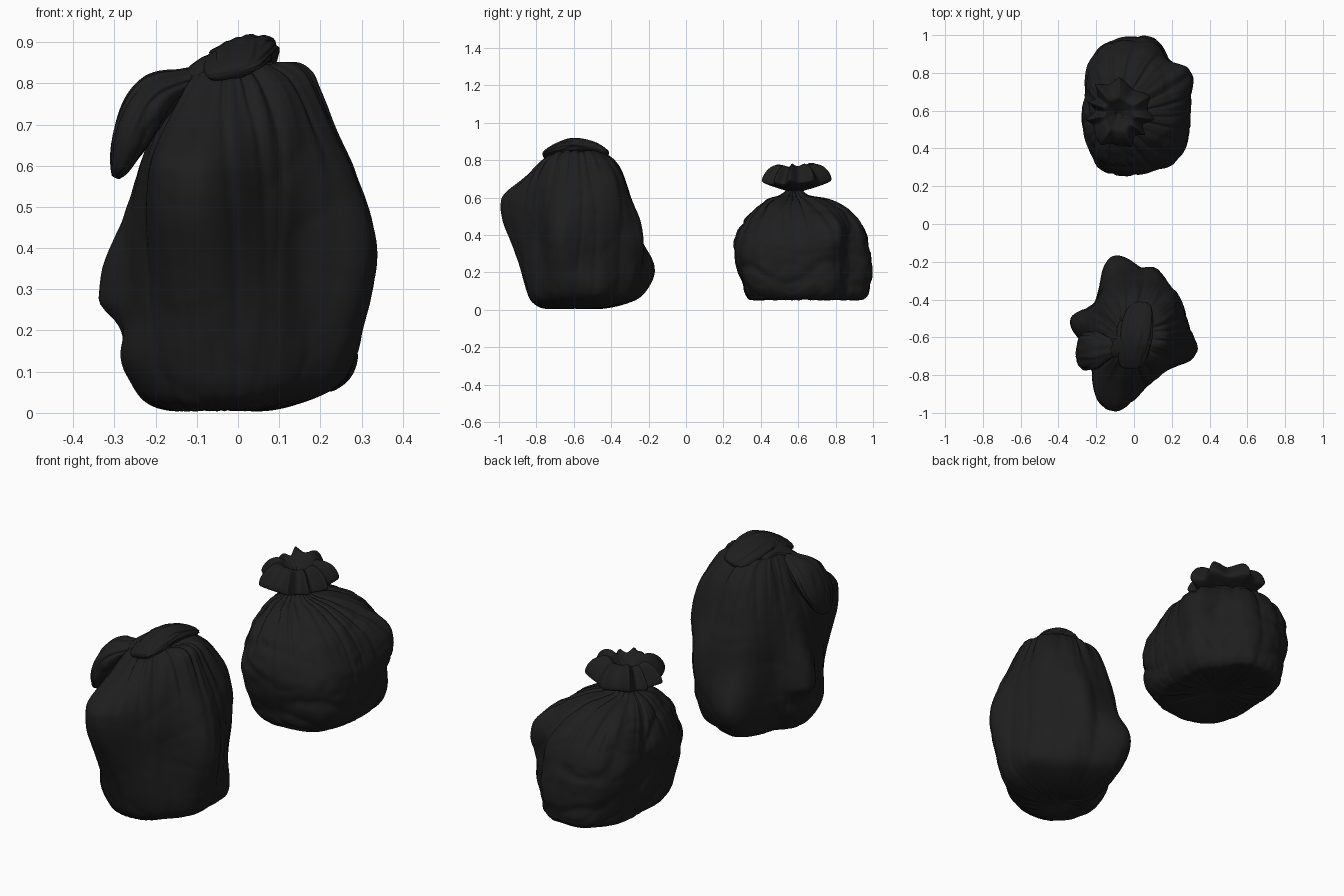
import bpy, math
from mathutils import Vector, noise

black = bpy.data.materials.new("black_plastic")
black.diffuse_color = (0.013, 0.013, 0.013, 1)


def make_object(name, rings):
    """Skin a stack of closed rings and cap both ends with a fan."""
    n = len(rings[0])
    verts = [v for r in rings for v in r]
    faces = [(i * n + j, i * n + (j + 1) % n, (i + 1) * n + (j + 1) % n, (i + 1) * n + j)
             for i in range(len(rings) - 1) for j in range(n)]
    for base, flip in ((0, True), ((len(rings) - 1) * n, False)):
        c = sum((Vector(v) for v in verts[base:base + n]), Vector()) / n
        verts.append(c)
        for j in range(n):
            f = (base + j, base + (j + 1) % n, len(verts) - 1)
            faces.append(f[::-1] if flip else f)
    mesh = bpy.data.meshes.new(name)
    mesh.from_pydata(verts, [], faces)
    mesh.materials.append(black)
    obj = bpy.data.objects.new(name, mesh)
    bpy.context.collection.objects.link(obj)
    for p in mesh.polygons:
        p.use_smooth = True
    return obj


def resample(rows, steps):
    """Catmull-Rom interpolation through the control rows."""
    out = []
    for i in range(len(rows) - 1):
        a, b, c, d = (rows[min(max(k, 0), len(rows) - 1)] for k in (i - 1, i, i + 1, i + 2))
        for s in range(steps):
            t = s / steps
            out.append([0.5 * (2 * q + (r - p) * t + (2 * p - 5 * q + 4 * r - u) * t * t
                               + (3 * q - p - 3 * r + u) * t ** 3)
                        for p, q, r, u in zip(a, b, c, d)])
    return out + [list(rows[-1])]


def crease(x, y, z):
    """Puffy noise with sharp valleys, used for cloth folds."""
    return min(0.5, abs(noise.noise((x, y, z))) * 1.8) - 0.32


def bag(name, rows, lobes, power, neck_z, base_z, crumple, seed):
    """Rows: z, centre x, centre y, min x, max x, min y, max y."""
    rings, n = [], 200
    for z, cx, cy, x0, x1, y0, y1 in resample(rows, 9):
        ring = []
        for j in range(n):
            a = 2 * math.pi * j / n
            c, s = math.cos(a), math.sin(a)
            ex = max(0.004, x1 - cx if c > 0 else cx - x0)
            ey = max(0.004, y1 - cy if s > 0 else cy - y0)
            r = (abs(c / ex) ** power + abs(s / ey) ** power) ** (-1 / power)
            for ang, lz, amp, width, down, up in lobes:
                d = (math.degrees(a) - ang + 180) % 360 - 180
                h = (z - lz) / (up if z > lz else down)
                r += amp * math.exp(-(d / width) ** 2 - h * h) * min(1, r / 0.2)
            # gathers radiating from the neck and from the base
            top = math.exp(-((neck_z - z) / 0.17) ** 2)
            low = math.exp(-((z - base_z) / 0.05) ** 2)
            pleat = crease(c * 3.2 + seed, s * 3.2, z * 1.2)
            fine = crease(c * 7 + seed, s * 7, z)
            r *= 1 + top * (0.10 * pleat + 0.08 * fine) + low * 0.04 * fine + 0.03 * pleat
            # slack crumples across the body
            p = Vector((cx + r * c, cy + r * s, z))
            k = crumple * min(1, r / 0.2)
            r += k * (crease(p.x * 4 + seed, p.y * 4, p.z * 6)
                      + 0.4 * crease(p.x * 8 + p.z * 4, p.y * 8, p.z * 10))
            lift = (0.02 * top * pleat + 0.008 * low * (fine + 0.32)) * min(1, r / 0.15)
            ring.append((cx + r * c, cy + r * s, z + lift))
        rings.append(ring)
    return make_object(name, rings)


def flap(name, path, side, seed):
    """Puffed flap of plastic. Path rows: x, y, z, half width, half thickness."""
    rows, n, rings = resample(path, 9), 64, []
    side = Vector(side).normalized()
    for i, (x, y, z, w, t) in enumerate(rows):
        nxt, prv = rows[min(i + 1, len(rows) - 1)], rows[max(i - 1, 0)]
        tan = (Vector(nxt[:3]) - Vector(prv[:3])).normalized()
        up = tan.cross(side).normalized()
        ring = []
        for j in range(n):
            a = 2 * math.pi * j / n
            k = 1.03 + 0.28 * crease(math.cos(a) * 2.2 + seed, math.sin(a) * 2.2, i * 0.04)
            ring.append(Vector((x, y, z)) + side * (w * k * math.cos(a)) + up * (t * k * math.sin(a)))
        rings.append(ring)
    return make_object(name, rings)


# Tall bag body
tall_rows = [
    (0.025, -0.05, -0.60, -0.07, -0.03, -0.62, -0.58),
    (0.004, -0.05, -0.60, -0.14, 0.04, -0.72, -0.50),
    (0.016, -0.04, -0.60, -0.21, 0.13, -0.79, -0.41),
    (0.060, -0.03, -0.60, -0.255, 0.23, -0.83, -0.315),
    (0.140, -0.03, -0.60, -0.285, 0.275, -0.85, -0.29),
    (0.250, -0.03, -0.60, -0.265, 0.28, -0.86, -0.28),
    (0.380, -0.03, -0.60, -0.26, 0.285, -0.86, -0.27),
    (0.500, -0.03, -0.60, -0.25, 0.285, -0.86, -0.27),
    (0.600, -0.03, -0.60, -0.235, 0.265, -0.85, -0.30),
    (0.700, -0.03, -0.60, -0.20, 0.225, -0.83, -0.33),
    (0.780, -0.03, -0.60, -0.16, 0.195, -0.78, -0.375),
    (0.830, -0.03, -0.60, -0.12, 0.17, -0.72, -0.43),
    (0.848, -0.04, -0.60, -0.09, 0.12, -0.67, -0.49),
    (0.815, -0.04, -0.60, -0.07, 0.02, -0.63, -0.57)]
# lobes: angle, height, size, angular width, spread below, spread above
tall_lobes = [(99, 0.20, 0.125, 17, 0.18, 0.16), (68, 0.34, 0.06, 14, 0.3, 0.2),
              (-13, 0.37, 0.06, 17, 0.2, 0.2), (255, 0.585, 0.15, 25, 0.30, 0.11),
              (165, 0.28, 0.085, 17, 0.06, 0.19), (25, 0.09, 0.03, 15, 0.04, 0.1),
              (-42, 0.35, -0.035, 18, 0.3, 0.3), (130, 0.35, -0.02, 15, 0.3, 0.3),
              (45, 0.70, 0.045, 22, 0.22, 0.12), (140, 0.06, -0.05, 20, 0.06, 0.12)]
bag("tall_bag", tall_rows, tall_lobes, 2.1, 0.86, 0.0, 0.006, 3.1)

# Tied ends of the tall bag
flap("knot_loop", [(-0.01, -0.765, 0.825, 0.02, 0.008), (-0.01, -0.75, 0.83, 0.06, 0.02),
                   (0.00, -0.68, 0.855, 0.08, 0.034), (0.01, -0.60, 0.873, 0.085, 0.04),
                   (0.02, -0.50, 0.86, 0.075, 0.034), (0.035, -0.43, 0.835, 0.05, 0.02),
                   (0.035, -0.415, 0.828, 0.015, 0.008)], (1, 0, 0.22), 1.0)
flap("hanging_ear", [(-0.06, -0.65, 0.82, 0.03, 0.025), (-0.13, -0.66, 0.805, 0.055, 0.03),
                     (-0.20, -0.67, 0.765, 0.095, 0.055), (-0.255, -0.675, 0.68, 0.095, 0.048),
                     (-0.285, -0.68, 0.60, 0.06, 0.025), (-0.297, -0.68, 0.572, 0.02, 0.01)],
     (0, 1, 0.1), 4.0)
flap("knot_wrap", [(-0.13, -0.70, 0.79, 0.015, 0.01), (-0.09, -0.68, 0.82, 0.05, 0.025),
                   (-0.05, -0.62, 0.845, 0.05, 0.03), (-0.05, -0.55, 0.84, 0.045, 0.025),
                   (-0.07, -0.50, 0.81, 0.02, 0.015)], (1, -0.5, 0.2), 7.0)

# Short bag body
short_rows = [
    (0.075, 0.00, 0.62, -0.02, 0.02, 0.60, 0.64),
    (0.060, 0.00, 0.62, -0.10, 0.11, 0.50, 0.75),
    (0.050, 0.00, 0.62, -0.19, 0.21, 0.36, 0.92),
    (0.070, 0.00, 0.62, -0.225, 0.255, 0.33, 0.965),
    (0.130, 0.00, 0.62, -0.24, 0.285, 0.30, 0.98),
    (0.250, 0.00, 0.62, -0.25, 0.295, 0.27, 0.985),
    (0.370, 0.00, 0.62, -0.26, 0.29, 0.265, 0.97),
    (0.470, -0.02, 0.61, -0.24, 0.25, 0.31, 0.925),
    (0.530, -0.04, 0.60, -0.22, 0.19, 0.37, 0.87),
    (0.585, -0.06, 0.59, -0.18, 0.08, 0.43, 0.77),
    (0.610, -0.08, 0.58, -0.135, 0.00, 0.50, 0.66),
    (0.640, -0.08, 0.58, -0.12, -0.04, 0.54, 0.62)]
short_lobes = [(52, 0.3, -0.055, 13, 0.4, 0.2), (31, 0.43, 0.045, 16, 0.13, 0.09),
               (-48, 0.15, 0.015, 18, 0.15, 0.2), (-45, 0.46, -0.025, 25, 0.1, 0.1),
               (195, 0.35, 0.015, 20, 0.15, 0.15), (230, 0.26, 0.025, 18, 0.15, 0.15),
               (250, 0.3, 0.01, 15, 0.15, 0.15), (132, 0.32, 0.015, 20, 0.15, 0.12),
               (-75, 0.3, -0.01, 14, 0.2, 0.2), (82, 0.12, 0.01, 15, 0.1, 0.15)]
bag("short_bag", short_rows, short_lobes, 2.6, 0.63, 0.05, 0.02, 8.4)

# Fanned ruffle above the short bag's neck: radius, height
profile = [(0.042, 0.615), (0.045, 0.635), (0.09, 0.65), (0.158, 0.675), (0.168, 0.695),
           (0.15, 0.73), (0.12, 0.76), (0.085, 0.772), (0.055, 0.75), (0.008, 0.71)]
rings = []
for r, z in resample(profile, 6):
    ring = []
    open_up = min(1, max(0, (r - 0.04) / 0.1))
    for j in range(200):
        a = 2 * math.pi * j / 200
        c, s = math.cos(a), math.sin(a)
        fold = 1 - 2 * abs(math.sin(4.5 * a + 0.9 * math.sin(2 * a + 1)))
        wave = noise.noise((c * 1.7, s * 1.7, 5.0))
        rr = r * (1 + 0.12 * fold * (0.4 + 0.6 * open_up) + 0.25 * wave * open_up)
        zz = z + (0.014 * fold + 0.045 * wave) * open_up * min(1, max(0, (z - 0.64) / 0.08))
        ring.append((-0.08 + rr * c, 0.58 + rr * s * 1.03, zz))
    rings.append(ring)
make_object("neck_ruffle", rings)
